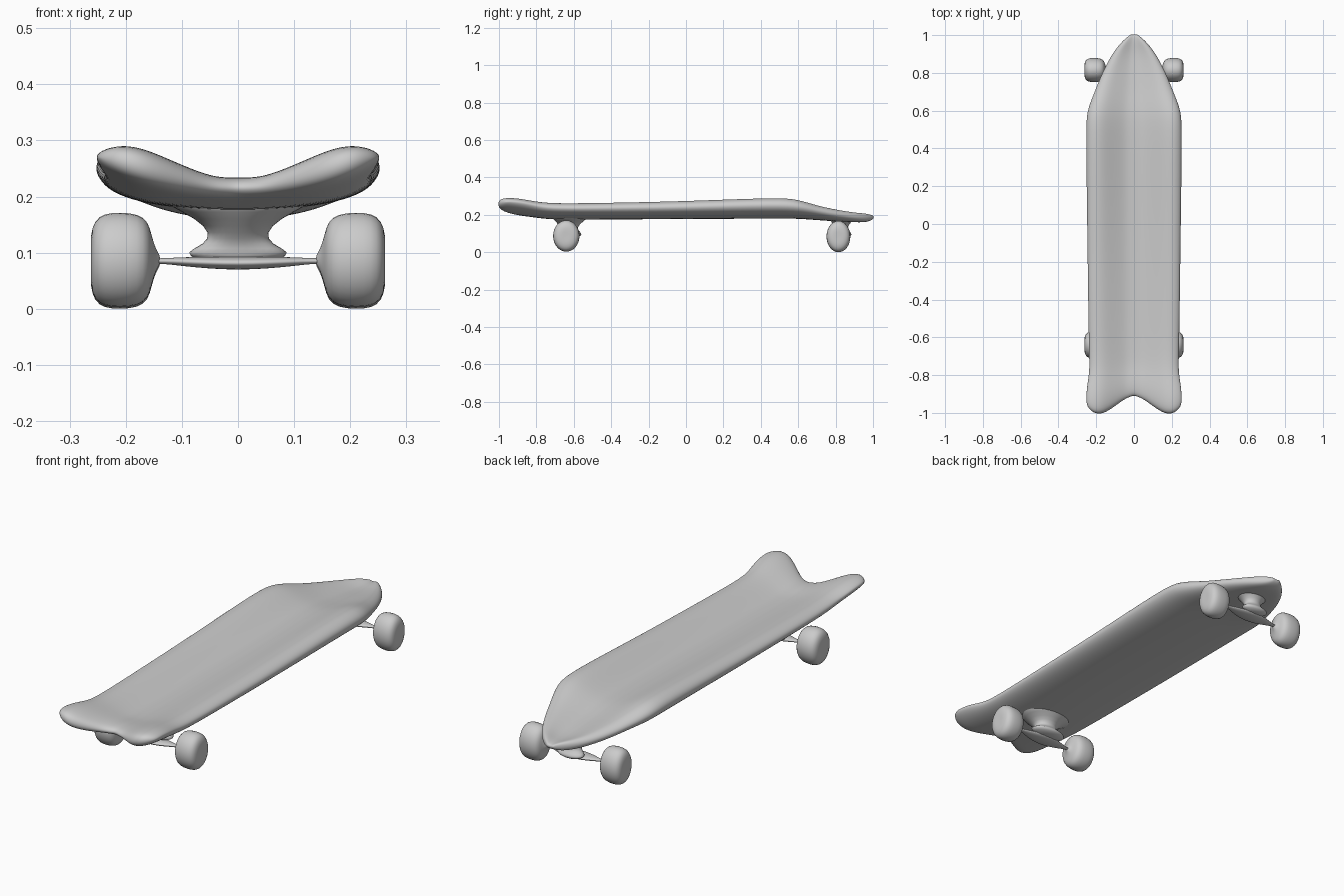
import bpy, bmesh, math

cube = bpy.data.objects.get("Cube")
if cube:
    bpy.data.objects.remove(cube, do_unlink=True)

grey = bpy.data.materials.new("plain_grey")
grey.use_nodes = True
grey.diffuse_color = (0.6, 0.6, 0.6, 1)
grey.node_tree.nodes["Principled BSDF"].inputs["Base Color"].default_value = (0.6, 0.6, 0.6, 1)


def loft(name, rings, strip_caps=False, levels=1):
    """Skin closed rings of points, cap both ends and smooth the result."""
    bm = bmesh.new()
    rows = [[bm.verts.new(p) for p in ring] for ring in rings]
    n = len(rows[0])
    for a, b in zip(rows, rows[1:]):
        for i in range(n):
            j = (i + 1) % n
            bm.faces.new((a[i], a[j], b[j], b[i]))
    for row in (rows[0], rows[-1]):
        if strip_caps:
            for i in range(n // 2):
                quad = [row[i], row[i + 1], row[n - i - 1], row[-i]]
                bm.faces.new(list(dict.fromkeys(quad)))
        else:
            bm.faces.new(row)
    bmesh.ops.recalc_face_normals(bm, faces=bm.faces)
    mesh = bpy.data.meshes.new(name)
    bm.to_mesh(mesh)
    bm.free()
    mesh.materials.append(grey)
    mesh.shade_smooth()
    obj = bpy.data.objects.new(name, mesh)
    bpy.context.collection.objects.link(obj)
    mod = obj.modifiers.new("smooth", "SUBSURF")
    mod.levels = mod.render_levels = levels
    return obj


def oval(point, rx, ry, n=16):
    turns = [2 * math.pi * i / n for i in range(n)]
    return [point(rx * math.cos(a), ry * math.sin(a)) for a in turns]


# Deck: position across -> how far the forked tail is cut back there
tail_cut = {0: .098, .1: .088, .22: .075, .45: .03, .65: 0, .8: 0, .9: .015, .97: .035, 1: .06}
half = sorted(tail_cut)
across = [-u for u in reversed(half[1:])] + half

# y, half width, top at edge, top at middle, bottom at edge, bottom at middle, end thickness
stations = [
    (-1.005, .252, .29, .225, .25, .205, .5),
    (-.985, .255, .303, .235, .24, .195, .9),
    (-.9, .253, .298, .235, .23, .19, 1),
    (-.8, .237, .277, .225, .21, .18, 1),
    (-.7, .24, .267, .22, .2, .175, 1),
    (-.4, .245, .272, .222, .2, .175, 1),
    (0, .25, .281, .225, .2, .178, 1),
    (.5, .257, .304, .235, .205, .18, 1),
    (.6, .252, .291, .23, .2, .18, 1),
    (.7, .21, .256, .215, .19, .172, 1),
    (.8, .17, .233, .205, .175, .165, 1),
    (.9, .118, .216, .194, .165, .16, 1),
    (.96, .07, .211, .198, .163, .16, 1),
    (.99, .036, .206, .2, .168, .166, .8),
    (1.004, .015, .2, .198, .175, .174, .5),
]


def deck_ring(y, w, top_e, top_m, bot_e, bot_m, end):
    pull = min(1, max(0, (-.7 - y) / .3))

    def point(u, side):
        s = min(1, max(0, (abs(u) - .1) / .75))
        dish = s * s * (3 - 2 * s)
        top = top_m + (top_e - top_m) * dish
        bottom = bot_m + (bot_e - bot_m) * u * u
        thick = (top - bottom) / 2 * math.sqrt(1 - u ** 6) * end
        return (w * u, y + pull * tail_cut[abs(u)], (top + bottom) / 2 + side * thick)

    return [point(u, 1) for u in across] + [point(u, -1) for u in reversed(across[1:-1])]


loft("deck", [deck_ring(*s) for s in stations], strip_caps=True, levels=2)

# Wheel profile: distance from the middle line, radius
wheel_profile = [(.138, .006), (.147, .02), (.154, .045), (.16, .07), (.178, .084), (.21, .087),
                 (.238, .085), (.256, .072), (.263, .045), (.262, .015)]
# Axle profile: x, half depth along y, half height, z
axle_profile = [(0, .04, .012, .081), (.05, .036, .011, .082), (.1, .02, .008, .084),
                (.13, .008, .005, .085), (.16, .007, .005, .085)]
axle_profile = [(-x, *r) for x, *r in reversed(axle_profile[1:])] + axle_profile
# Hanger profile: z, half width, half depth, forward shift
hanger_profile = [(.078, .045, .025, .03), (.088, .075, .045, .035), (.1, .1, .05, .035),
                  (.115, .06, .04, .025), (.135, .05, .045, .015), (.16, .075, .07, .015),
                  (.185, .13, .1, .02), (.2, .14, .1, .02)]

for label, y0, depth, lift, slim in (("tail", -.64, .073, .087, 1), ("nose", .815, .066, .084, .75)):
    for side_name, side in (("left", 1), ("right", -1)):
        loft(f"{label}_{side_name}_wheel",
             [oval(lambda a, b: (side * x, y0 + a, lift + b), r / .087 * depth, r)
              for x, r in wheel_profile])
    loft(f"{label}_axle", [oval(lambda a, b: (x, y0 + a, z + b), ry, rz)
                           for x, ry, rz, z in axle_profile])
    loft(f"{label}_hanger", [oval(lambda a, b: (a, y0 + shift + b, z), rx * slim, ry * slim)
                             for z, rx, ry, shift in hanger_profile])
